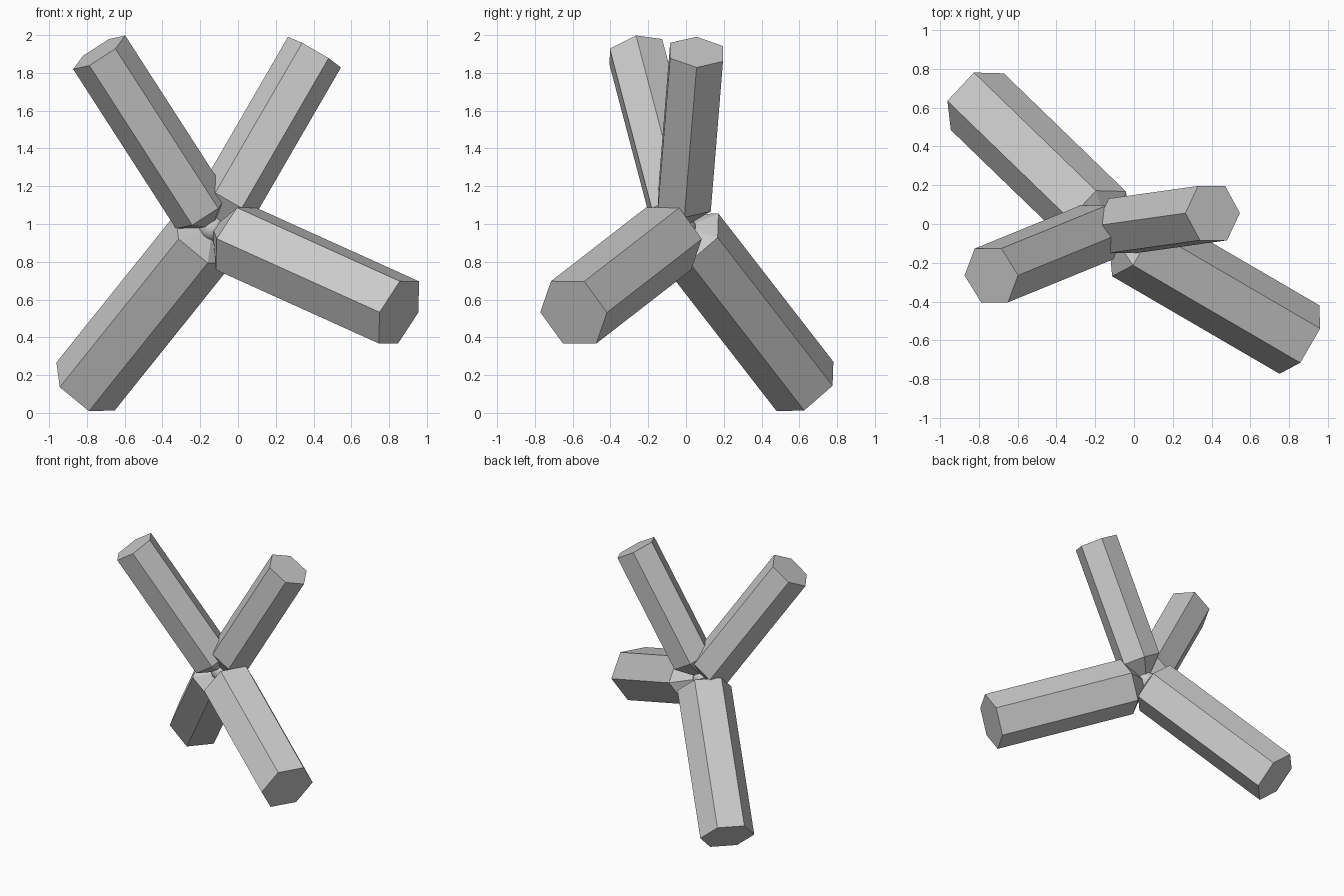
import bpy
import bmesh
import math
from mathutils import Vector, Matrix

cube = bpy.data.objects.get("Cube")
if cube:
    bpy.data.objects.remove(cube)

grey = bpy.data.materials.new("light_grey")
grey.use_nodes = True
grey.diffuse_color = (0.6, 0.6, 0.6, 1)
grey.node_tree.nodes["Principled BSDF"].inputs["Base Color"].default_value = (0.6, 0.6, 0.6, 1)

HUB = Vector((-0.135, -0.02, 0.978))


def add_object(name, bm):
    bmesh.ops.recalc_face_normals(bm, faces=bm.faces)
    mesh = bpy.data.meshes.new(name)
    bm.to_mesh(mesh)
    bm.free()
    mesh.materials.append(grey)
    obj = bpy.data.objects.new(name, mesh)
    bpy.context.collection.objects.link(obj)
    return obj


def add_arm(name, cap, spoke, radius, gap):
    """Six-sided bar from the cap centre, with a blunt point at the hub."""
    cap = Vector(cap)
    axis = (cap - HUB).normalized()
    u = Vector(spoke)
    u = (u - axis * u.dot(axis)).normalized()
    w = axis.cross(u)
    bm = bmesh.new()

    def ring(centre):
        return [bm.verts.new(centre + radius * (u * math.cos(a) + w * math.sin(a)))
                for a in (math.radians(60 * i) for i in range(6))]

    outer, inner = ring(cap), ring(HUB + axis * gap)
    tip = bm.verts.new(HUB)
    bm.faces.new(outer)
    for i in range(6):
        j = (i + 1) % 6
        bm.faces.new((outer[i], outer[j], inner[j], inner[i]))
        bm.faces.new((inner[i], inner[j], tip))
    add_object(name, bm)


# Four arms: two thick lower ones, two thinner upper ones
add_arm("lower_front_arm", (0.852, -0.595, 0.532), (0.1, 0.177, 0), 0.204, 0.155)
add_arm("lower_back_arm", (-0.807, 0.63, 0.14), (-0.018, 0.15, 0.13), 0.2, 0.08)
add_arm("upper_right_arm", (-0.735, -0.265, 1.909), (0.137, 0, 0.091), 0.164, 0.105)
add_arm("upper_left_arm", (0.405, 0.056, 1.91), (0.14, 0, -0.08), 0.162, 0.16)

# Central ball
bm = bmesh.new()
bmesh.ops.create_uvsphere(bm, u_segments=32, v_segments=16, radius=0.072,
                          matrix=Matrix.Translation(HUB))
for face in bm.faces:
    face.smooth = True
add_object("centre_ball", bm)
